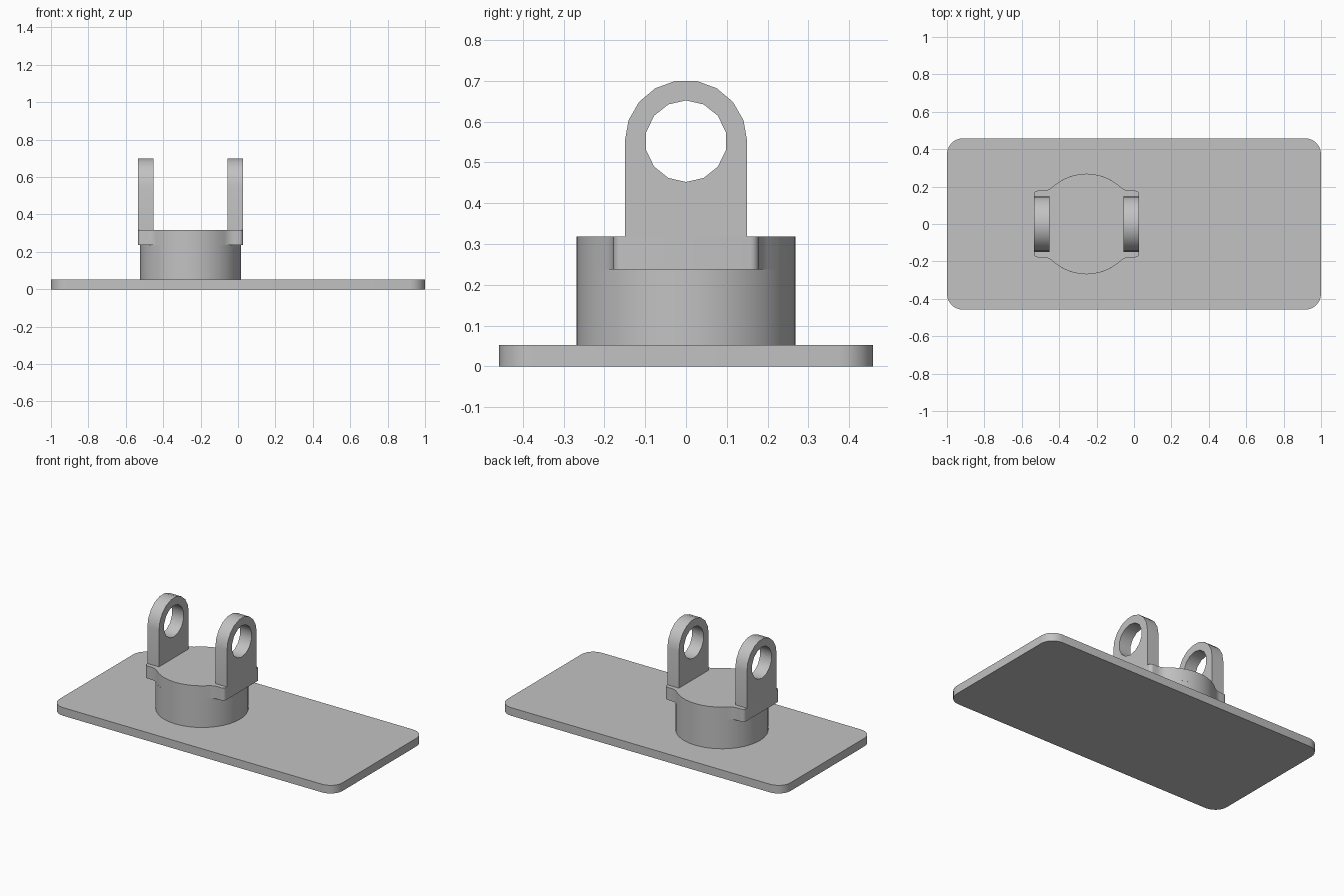
import bpy, bmesh
from math import radians, sin, cos, hypot, atan2, degrees
from mathutils import Matrix

cube = bpy.data.objects.get("Cube")
if cube:
    bpy.data.objects.remove(cube, do_unlink=True)

# One plain grey for the whole part
grey = bpy.data.materials.new("plain_grey")
grey.use_nodes = True
colour = (0.54, 0.54, 0.54, 1)
grey.diffuse_color = colour
grey.node_tree.nodes["Principled BSDF"].inputs["Base Color"].default_value = colour

HUB_X, HUB_R = -0.254, 0.269
PLATE_TOP, COLLAR_BASE, COLLAR_TOP = 0.052, 0.238, 0.318


def arc(cx, cy, r, start, end, steps):
    angles = [radians(start + (end - start) * i / steps) for i in range(steps + 1)]
    return [(cx + r * cos(a), cy + r * sin(a)) for a in angles]


def mirrored(quarter):
    """Complete an outline running from the +x side round to the +y axis."""
    half = quarter + [(-x, y) for x, y in reversed(quarter) if x > 1e-5]
    return half + [(x, -y) for x, y in reversed(half) if y > 1e-5]


def prism(name, outline, depth, matrix):
    """Extrude an outline along local z, then place it."""
    bm = bmesh.new()
    face = bm.faces.new([bm.verts.new((x, y, 0)) for x, y in outline])
    moved = bmesh.ops.extrude_face_region(bm, geom=[face])["geom"]
    verts = [v for v in moved if isinstance(v, bmesh.types.BMVert)]
    bmesh.ops.translate(bm, verts=verts, vec=(0, 0, depth))
    bmesh.ops.recalc_face_normals(bm, faces=bm.faces)
    bm.transform(matrix)
    mesh = bpy.data.meshes.new(name)
    bm.to_mesh(mesh)
    bm.free()
    mesh.materials.append(grey)
    obj = bpy.data.objects.new(name, mesh)
    bpy.context.collection.objects.link(obj)
    return obj


def smooth(obj):
    bpy.ops.object.select_all(action="DESELECT")
    obj.select_set(True)
    bpy.context.view_layer.objects.active = obj
    bpy.ops.object.shade_smooth_by_angle(angle=radians(35))


# Base plate with rounded corners
corner = 0.085
plate = prism("base_plate", mirrored(arc(1 - corner, 0.458 - corner, corner, 0, 90, 6)),
              PLATE_TOP, Matrix())

# Round hub, running up to the top of the collar
hub = prism("hub", arc(0, 0, HUB_R, 0, 360, 40)[:-1], COLLAR_BASE - PLATE_TOP,
            Matrix.Translation((HUB_X, 0, PLATE_TOP)))

# Collar: hub circle blended by concave fillets into two square ears
ear_x, ear_y, ear_r, fillet = 0.281, 0.178, 0.02, 0.08
fy = ear_y + fillet
fx = ((HUB_R + fillet) ** 2 - fy ** 2) ** 0.5
meet = degrees(atan2(fy, fx))
quarter = (arc(ear_x - ear_r, ear_y - ear_r, ear_r, 0, 90, 4)
           + arc(fx, fy, fillet, 270, 180 + meet, 4)
           + arc(0, 0, HUB_R, meet, 90, 5)[1:])
collar = prism("collar", mirrored(quarter), COLLAR_TOP - COLLAR_BASE,
               Matrix.Translation((HUB_X, 0, COLLAR_BASE)))

# Upright lugs: straight sides, round top, bored through for a pin
lug_r, hole_r, hole_z, lug_t = 0.15, 0.1, 0.552, 0.082
# Local x, y, z become world y, z, x
upright = Matrix(((0, 0, 1, 0), (1, 0, 0, 0), (0, 1, 0, 0), (0, 0, 0, 1)))
rise = COLLAR_TOP - hole_z
lug_outline = ([(-lug_r, rise), (lug_r, rise)] + arc(0, 0, lug_r, 0, 180, 9))
hole_outline = arc(0, 0, hole_r, 90, 450, 14)[:-1]

for side, x in (("right", HUB_X - ear_x), ("left", HUB_X + ear_x - lug_t)):
    lug = prism(side + "_lug", lug_outline, lug_t,
                Matrix.Translation((x, 0, hole_z)) @ upright)
    cutter = prism(side + "_pin_cutter", hole_outline, lug_t * 2,
                   Matrix.Translation((x - lug_t / 2, 0, hole_z)) @ upright)
    cut = lug.modifiers.new("pin_hole", "BOOLEAN")
    cut.operation = "DIFFERENCE"
    cut.solver = "EXACT"
    cut.object = cutter
    bpy.context.view_layer.objects.active = lug
    bpy.ops.object.modifier_apply(modifier=cut.name)
    bpy.data.objects.remove(cutter, do_unlink=True)
    smooth(lug)

for obj in (plate, hub, collar):
    smooth(obj)
